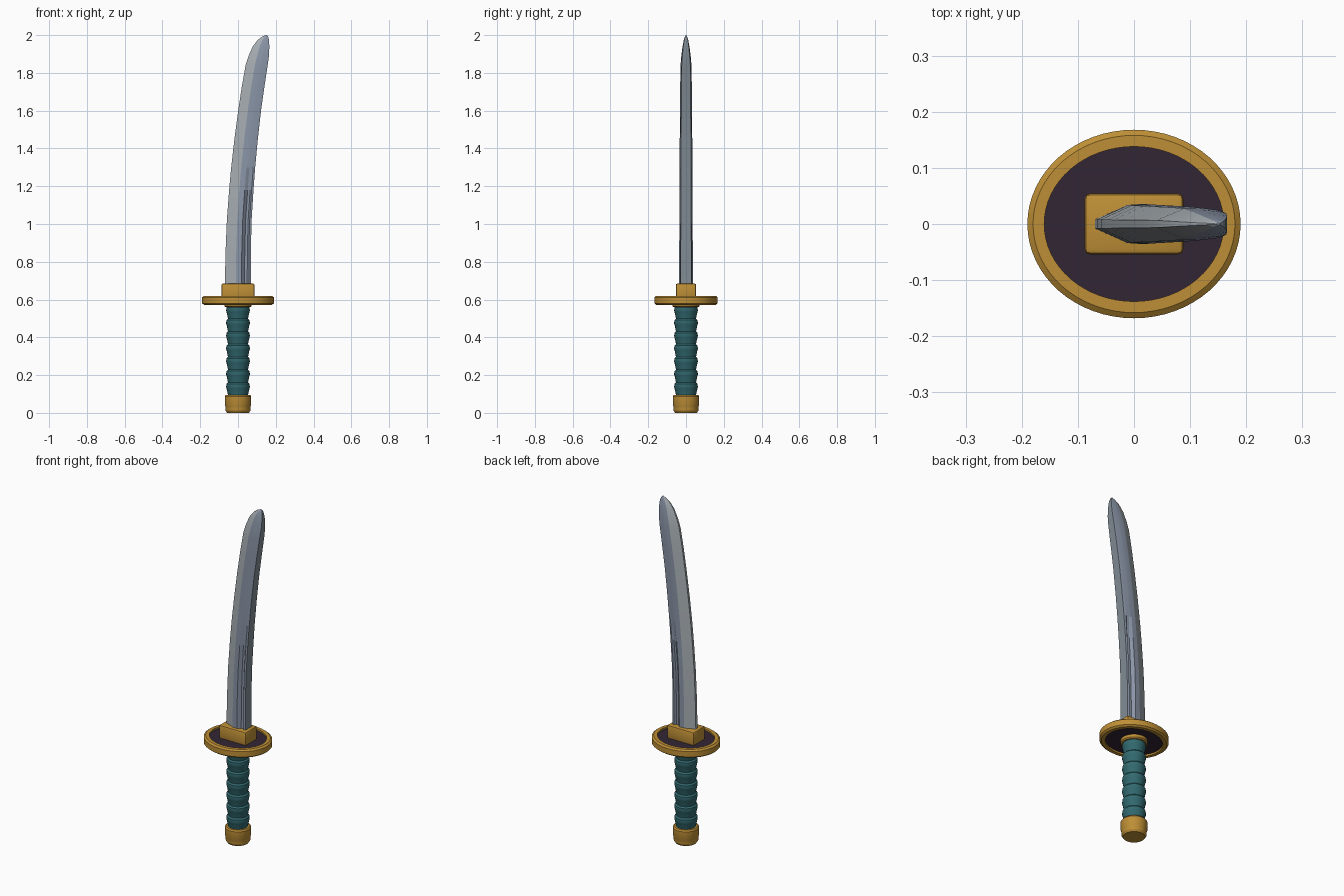
import bpy, bmesh, math

if "Cube" in bpy.data.objects:
    bpy.data.objects.remove(bpy.data.objects["Cube"])


def material(name, r, g, b):
    lin = [((c / 255 + 0.055) / 1.055) ** 2.4 for c in (r, g, b)]
    m = bpy.data.materials.new(name)
    m.diffuse_color = (*lin, 1)
    m.use_nodes = True
    m.node_tree.nodes["Principled BSDF"].inputs["Base Color"].default_value = m.diffuse_color
    return m


GOLD = material("gold", 190, 143, 54)
TEAL = material("teal wrap", 50, 106, 112)
PURPLE = material("dark purple", 50, 38, 52)
EDGE = material("pale steel", 166, 173, 178)
BODY = material("blue steel", 138, 149, 167)
SPINE = material("grey steel", 130, 141, 149)


def make_object(name, bm, mats, smooth=30):
    bmesh.ops.recalc_face_normals(bm, faces=bm.faces)
    mesh = bpy.data.meshes.new(name)
    bm.to_mesh(mesh)
    bm.free()
    ob = bpy.data.objects.new(name, mesh)
    bpy.context.collection.objects.link(ob)
    for m in mats:
        mesh.materials.append(m)
    bpy.ops.object.select_all(action='DESELECT')
    ob.select_set(True)
    bpy.context.view_layer.objects.active = ob
    bpy.ops.object.shade_smooth_by_angle(angle=math.radians(smooth))
    return ob


def loft(bm, rings, closed=False):
    """Skin a list of vertex rings; cap the ends unless the rings form a loop."""
    n = len(rings[0])
    pairs = list(zip(rings, rings[1:])) + ([(rings[-1], rings[0])] if closed else [])
    for a, b in pairs:
        for i in range(n):
            j = (i + 1) % n
            f = bm.faces.new((a[i], a[j], b[j], b[i]))
            f.material_index = i
    if not closed:
        for ring in (rings[0], rings[-1]):
            bm.faces.new(ring)


def turned(name, profile, mat, segs=32, squash=0.0, closed=False, smooth=30):
    """Turn an (r, z) profile around z; squash shortens the y radius by a fixed amount."""
    bm = bmesh.new()
    rings = []
    for r, z in profile:
        rings.append([bm.verts.new((r * math.cos(t), (r - squash) * math.sin(t), z))
                      for t in (2 * math.pi * k / segs for k in range(segs))])
    loft(bm, rings, closed)
    for f in bm.faces:
        f.material_index = 0
    return make_object(name, bm, [mat], smooth)


# Pommel cap
turned("pommel", [(0.058, 0), (0.066, 0.012), (0.067, 0.035), (0.07, 0.042),
                  (0.07, 0.088), (0.064, 0.096)], GOLD)

# Ribbed grip
period, grip = 0.0675, []
for k in range(7):
    z = 0.094 + k * period
    grip += [(0.053, z), (0.061, z + 0.55 * period), (0.063, z + 0.62 * period),
             (0.061, z + 0.88 * period)]
grip.append((0.053, 0.094 + 7 * period))
turned("grip", grip, TEAL, segs=24)

# Oval guard: gold rim, dark recessed plate, lower collar
turned("guard_rim", [(0.16, 0.572), (0.18, 0.572), (0.19, 0.58), (0.19, 0.612),
                     (0.18, 0.62), (0.16, 0.62)], GOLD, 64, 0.022, True)
turned("guard_plate", [(0.163, 0.582), (0.163, 0.61)], PURPLE, 64, 0.022)
turned("lower_collar", [(0.066, 0.56), (0.072, 0.566), (0.072, 0.59)], GOLD, 32)

# Rectangular blade collar
bm = bmesh.new()
bmesh.ops.create_cube(bm, size=1)
for v in bm.verts:
    v.co = (v.co.x * 0.176, v.co.y * 0.108, 0.64 + v.co.z * 0.09)
bmesh.ops.bevel(bm, geom=bm.edges[:], offset=0.009, segments=2, affect='EDGES', profile=0.5)
make_object("blade_collar", bm, [GOLD])

# Curved blade: (z, cutting edge x, spine x, thickness scale, groove depth)
stations = [(0.66, -0.070, 0.068, 1.0, 1), (0.85, -0.066, 0.068, 1.0, 1),
            (1.02, -0.059, 0.072, 0.98, 1), (1.18, -0.047, 0.082, 0.96, 0.8),
            (1.30, -0.036, 0.091, 0.94, 0), (1.45, -0.019, 0.105, 0.92, 0),
            (1.60, 0.001, 0.122, 0.89, 0), (1.72, 0.019, 0.139, 0.86, 0),
            (1.84, 0.040, 0.157, 0.81, 0), (1.89, 0.056, 0.164, 0.69, 0),
            (1.94, 0.078, 0.166, 0.51, 0), (1.975, 0.105, 0.164, 0.32, 0),
            (1.993, 0.130, 0.159, 0.16, 0), (2.0, 0.147, 0.153, 0.04, 0)]
bm = bmesh.new()
rings = []
for z, x0, x1, s, g in stations:
    half = [(0, 0.008), (0.42, 0.034), (0.64, 0.036), (0.76, 0.034 - 0.014 * g),
            (0.86, 0.032 - 0.012 * g), (0.92, 0.031), (1, 0.028)]
    ring = half + [(u, -w) for u, w in reversed(half)]
    rings.append([bm.verts.new((x0 + (x1 - x0) * u, w * s, z)) for u, w in ring])
loft(bm, rings)
# Colour strips by position around the section: bevel pale, sides blue, spine grey
for f in bm.faces:
    i = f.material_index
    f.material_index = 0 if i in (0, 12, 13) else 2 if i == 6 else 1
make_object("blade", bm, [EDGE, BODY, SPINE], 14)
